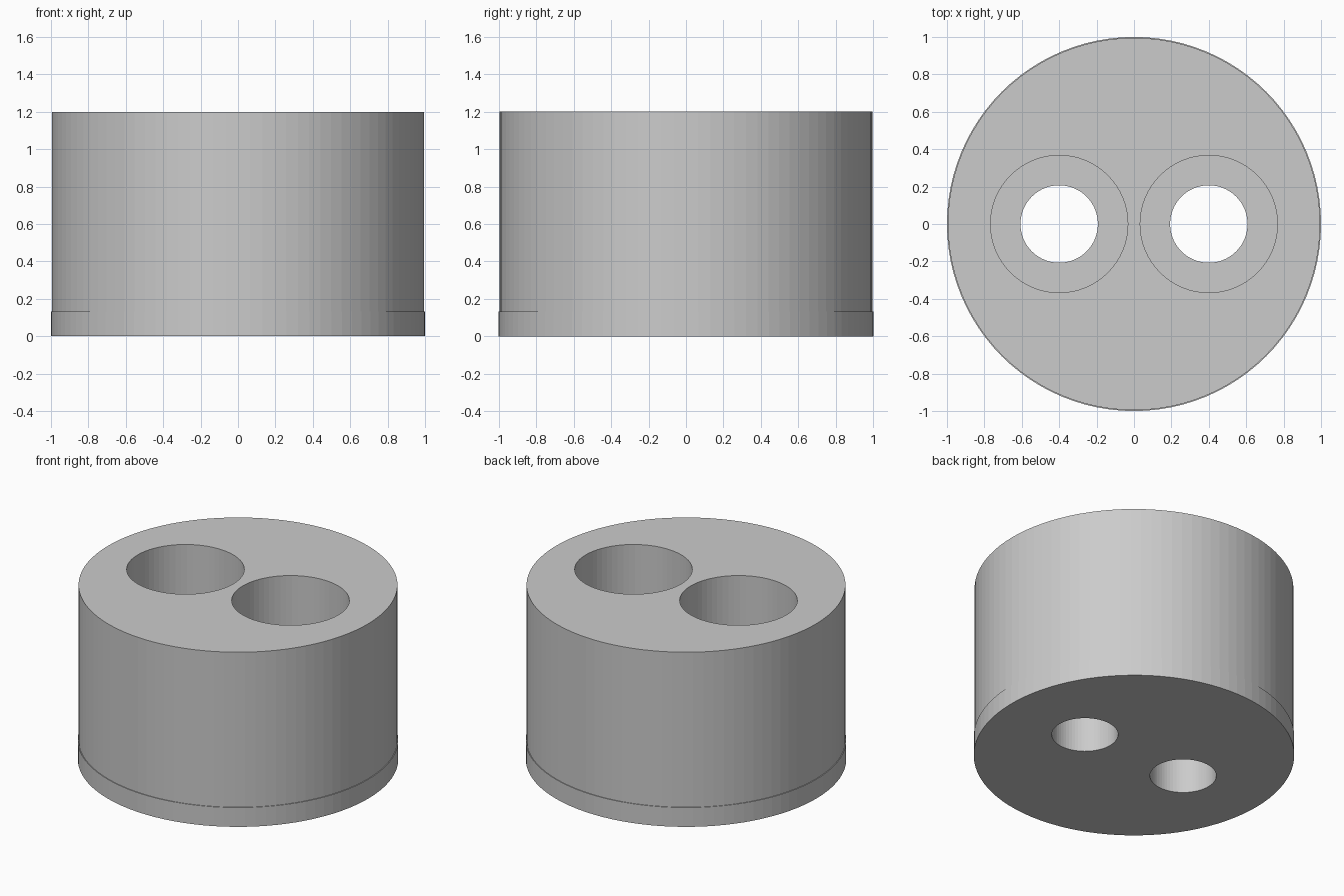
import bpy
import bmesh
from math import cos, sin, tau

cube = bpy.data.objects.get("Cube")
if cube:
    bpy.data.objects.remove(cube, do_unlink=True)

grey = bpy.data.materials.new("light grey")
grey.use_nodes = True
colour = (0.6, 0.6, 0.6, 1)
grey.diffuse_color = colour
grey.node_tree.nodes["Principled BSDF"].inputs["Base Color"].default_value = colour


def stepped_cylinder(name, profile, segments, x=0):
    """Closed solid of revolution from (radius, height) steps, bottom to top."""
    bm = bmesh.new()
    rings = []
    for r, z in profile:
        rings.append([bm.verts.new((x + r * cos(tau * i / segments), r * sin(tau * i / segments), z))
                      for i in range(segments)])
    for low, high in zip(rings, rings[1:]):
        for i in range(segments):
            j = (i + 1) % segments
            bm.faces.new((low[i], low[j], high[j], high[i]))
    bm.faces.new(rings[0][::-1])
    bm.faces.new(rings[-1])
    mesh = bpy.data.meshes.new(name)
    bm.to_mesh(mesh)
    bm.free()
    mesh.materials.append(grey)
    obj = bpy.data.objects.new(name, mesh)
    bpy.context.collection.objects.link(obj)
    return obj


# Round block with a slightly wider foot
height, foot, ledge = 1.2, 0.133, 0.4
block = stepped_cylinder("round_block", [(1, 0), (1, foot), (0.995, foot), (0.995, height)], 96)

# Two stepped through-holes: wide pocket above, narrow bore below
for side, x in (("left", 0.4), ("right", -0.4)):
    cutter = stepped_cylinder(side + "_hole_cutter",
                              [(0.207, -0.1), (0.207, ledge), (0.367, ledge), (0.367, height + 0.1)], 64, x)
    cut = block.modifiers.new(side + "_hole", "BOOLEAN")
    cut.operation = "DIFFERENCE"
    cut.solver = "EXACT"
    cut.object = cutter
    bpy.context.view_layer.objects.active = block
    bpy.ops.object.modifier_apply(modifier=cut.name)
    bpy.data.objects.remove(cutter, do_unlink=True)
